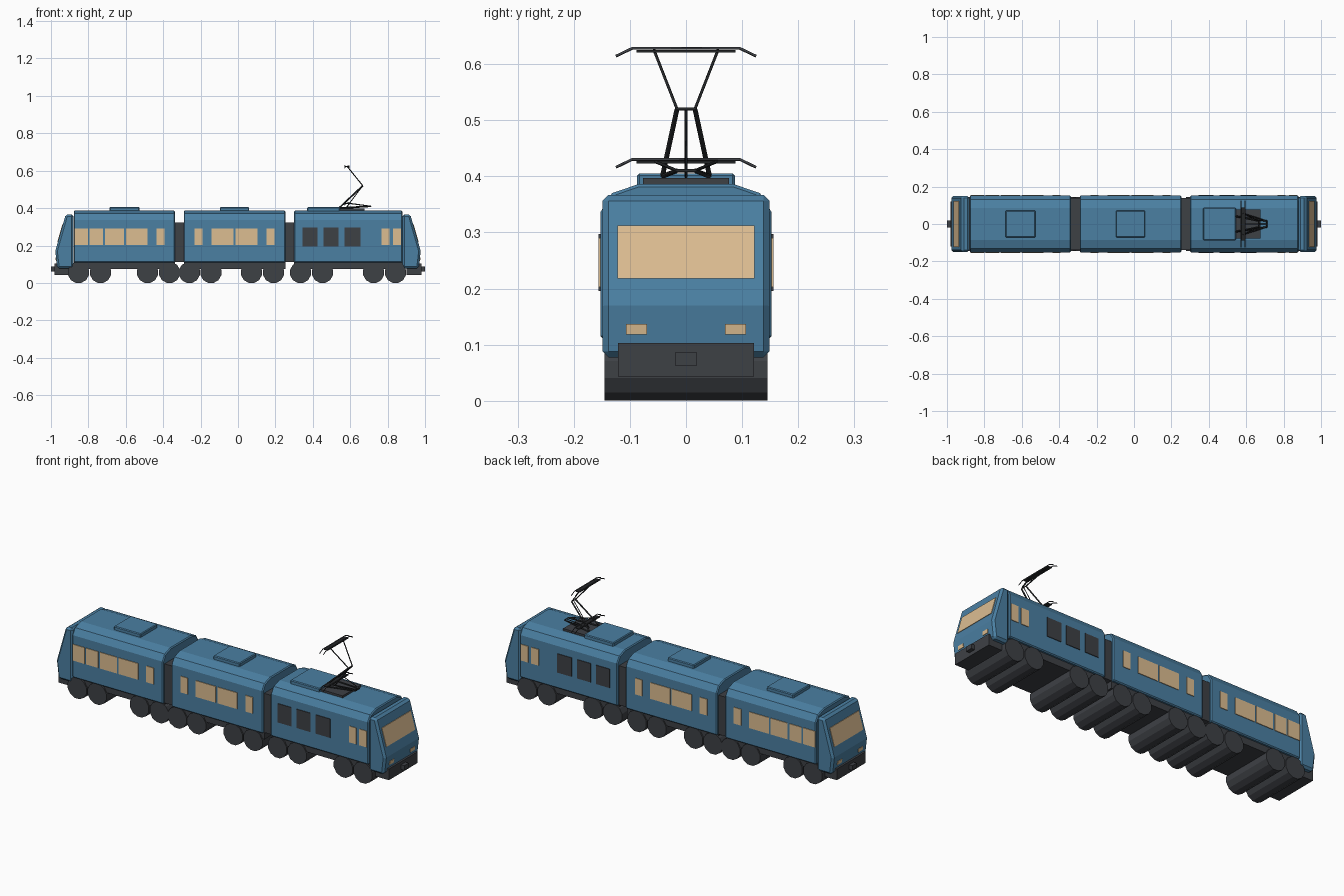
import bpy, bmesh, math
from mathutils import Vector

if "Cube" in bpy.data.objects:
    bpy.data.objects.remove(bpy.data.objects["Cube"])


def material(name, rgb):
    m = bpy.data.materials.new(name)
    m.use_nodes = True
    m.diffuse_color = (*rgb, 1)
    m.node_tree.nodes["Principled BSDF"].inputs["Base Color"].default_value = (*rgb, 1)
    return m


BLUE = material("body blue", (.07, .215, .365))
TAN = material("warm window", (.72, .51, .285))
GREY = material("dark grey", (.048, .052, .06))
BLACK = material("near black", (.018, .02, .022))


def prism(name, points, vector, mat, bevel=0):
    """Extrude a planar outline along a vector."""
    bm = bmesh.new()
    face = bm.faces.new([bm.verts.new(p) for p in points])
    new = bmesh.ops.extrude_face_region(bm, geom=[face])["geom"]
    bmesh.ops.translate(bm, vec=vector, verts=[v for v in new if isinstance(v, bmesh.types.BMVert)])
    if not any(len(e.link_faces) == 1 for e in bm.edges):
        pass
    elif face.is_valid:
        bm.faces.new(face.verts)
    bmesh.ops.recalc_face_normals(bm, faces=bm.faces)
    mesh = bpy.data.meshes.new(name)
    bm.to_mesh(mesh)
    bm.free()
    mesh.materials.append(mat)
    ob = bpy.data.objects.new(name, mesh)
    bpy.context.collection.objects.link(ob)
    if bevel:
        mod = ob.modifiers.new("Bevel", 'BEVEL')
        mod.width, mod.segments = bevel, 1
        mod.limit_method = 'ANGLE'
        mod.angle_limit = math.radians(40)
    return ob


def box(name, x, y, z, mat, bevel=0):
    pts = [(x[0], y[0], z[0]), (x[1], y[0], z[0]), (x[1], y[1], z[0]), (x[0], y[1], z[0])]
    return prism(name, pts, (0, 0, z[1] - z[0]), mat, bevel)


def side_profile(name, xz, y0, y1, mat, bevel=0):
    return prism(name, [(x, y0, z) for x, z in xz], (0, y1 - y0, 0), mat, bevel)


def rod(name, path, radius, mat):
    """Square-section bar following a path."""
    cu = bpy.data.curves.new(name, 'CURVE')
    cu.dimensions = '3D'
    cu.bevel_depth, cu.bevel_resolution = radius, 0
    cu.use_fill_caps = True
    sp = cu.splines.new('POLY')
    sp.points.add(len(path) - 1)
    for pt, co in zip(sp.points, path):
        pt.co = (*co, 1)
    cu.materials.append(mat)
    ob = bpy.data.objects.new(name, cu)
    bpy.context.collection.objects.link(ob)


# Car bodies, floors and end frames
half = [(.152, .11), (.152, .337), (.132, .37), (.085, .386)]
section = half + [(-y, z) for y, z in reversed(half)]
cars = {"rear": (-.878, -.338), "middle": (-.29, .253), "front": (.3, .88)}
for label, (x0, x1) in cars.items():
    prism(label + "_car_body", [(x0, y, z) for y, z in section], (x1 - x0, 0, 0), BLUE, .005)
    box(label + "_chassis", (x0, x1), (-.138, .138), (.074, .112), GREY)

# Gangways between the cars
for x0, x1 in ((-.34, -.288), (.251, .302)):
    box("gangway", (x0, x1), (-.14, .14), (.112, .322), GREY)

# Wheels: twelve-sided drums with a flat bottom
radius = .0575
for x in (-.853, -.735, -.484, -.366, -.26, -.145, .072, .19, .334, .452, .725, .842):
    ring = [(x + radius * math.cos(math.tau * (i + .5) / 12),
             .0556 + radius * math.sin(math.tau * (i + .5) / 12)) for i in range(12)]
    side_profile("wheel_drum", ring, -.145, .145, GREY)

# Side windows and vents, on both sides
panes = [(-.874, -.802), (-.793, -.722), (-.71, -.61), (-.6, -.484), (-.436, -.392),
         (-.233, -.19), (-.142, -.024), (-.014, .104), (.152, .195), (.767, .81), (.828, .872)]
vents = [(.344, .425), (.457, .538), (.57, .655)]
for s in (-1, 1):
    for pane in panes:
        box("side_window", pane, sorted((s * .15, s * .1555)), (.203, .29), TAN)
    for vent in vents:
        box("side_vent", vent, sorted((s * .15, s * .1555)), (.196, .297), GREY)

# Cabs at both ends
nose = [(.879, .077), (.966, .077), (.977, .17), (.921, .367), (.879, .367)]


def nose_x(z):
    if z > .17:
        return .977 - (z - .17) * .056 / .197
    return .966 + (z - .077) * .011 / .093


def nose_plate(name, s, z0, z1, y0, y1):
    a, b = nose_x(z0), nose_x(z1)
    pts = [(a - .003, z0), (a + .003, z0), (b + .003, z1), (b - .003, z1)]
    side_profile(name, [(s * x, z) for x, z in pts], y0, y1, TAN)


for s in (-1, 1):
    side_profile("cab", [(s * x, z) for x, z in nose], -.149, .149, BLUE, .011)
    nose_plate("windscreen", s, .218, .312, -.122, .122)
    for y in (-.088, .088):
        nose_plate("headlight", s, .118, .137, y - .0185, y + .0185)
    box("bumper", sorted((s * .9, s * .98)), (-.121, .121), (.043, .103), GREY)
    box("coupler", sorted((s * .97, s * 1)), (-.019, .019), (.062, .087), GREY)

# Roof boxes and the pantograph base
for x0, x1, w in ((-.687, -.527, .072), (-.097, .06, .072), (.37, .545, .087)):
    box("roof_box", (x0, x1), (-w, w), (.38, .405), BLUE, .004)
box("pantograph_base", (.54, .675), (-.077, .077), (.38, .397), GREY)


# Pantographs: one raised, one folded
def pantograph(label, elbow, head):
    for s in (-1, 1):
        rod(label + "_lower_arm", [(.54, s * .042, .4), (elbow[0], s * .016, elbow[1])], .0045, BLACK)
        rod(label + "_upper_arm", [(elbow[0], s * .016, elbow[1]), (head[0], s * .057, head[1])], .003, BLACK)
    rod(label + "_elbow_bar", [(elbow[0], -.018, elbow[1]), (elbow[0], .018, elbow[1])], .003, BLACK)
    rod(label + "_brace", [(.575, 0, .398), (elbow[0], 0, elbow[1])], .0025, BLACK)
    for dx in (-.011, .011):
        x, z = head[0] + dx, head[1] + .003
        rod(label + "_contact_bar", [(x, -.125, z - .014), (x, -.096, z), (x, .096, z),
                                     (x, .125, z - .014)], .0025, GREY)
    box(label + "_head", (head[0] - .012, head[0] + .012), (-.088, .088),
        (head[1] - .004, head[1]), BLACK)


pantograph("raised", (.667, .52), (.582, .625))
pantograph("folded", (.71, .41), (.582, .427))
